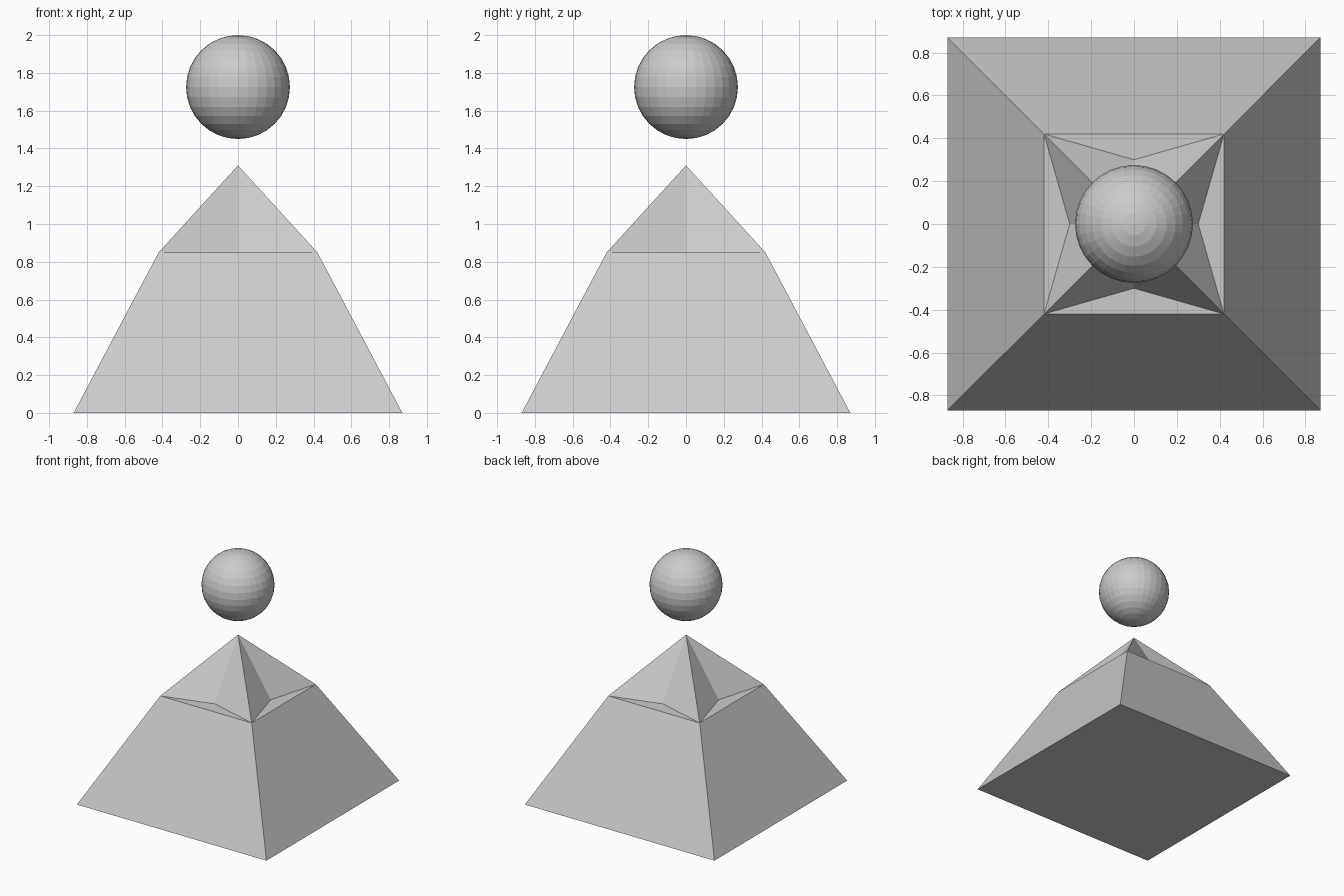
import bpy
import bmesh
from math import pi, sqrt, sin, cos

cube = bpy.data.objects.get("Cube")
if cube:
    bpy.data.objects.remove(cube, do_unlink=True)

BASE_HALF = 0.87      # half width at the ground
TOP_HALF = 0.42       # half width of the flat shoulder
NOTCH = 0.30          # distance of the inward star points
SHOULDER_Z = 0.85
APEX_Z = 1.31
BALL_RADIUS = 0.275


def add_object(name, bm):
    bmesh.ops.recalc_face_normals(bm, faces=bm.faces[:])
    mesh = bpy.data.meshes.new(name)
    bm.to_mesh(mesh)
    bm.free()
    obj = bpy.data.objects.new(name, mesh)
    bpy.context.collection.objects.link(obj)
    return obj


def ring(bm, radii, z, start):
    """Evenly spaced ring of vertices, one per radius."""
    step = 2 * pi / len(radii)
    return [bm.verts.new((r * cos(start + i * step), r * sin(start + i * step), z))
            for i, r in enumerate(radii)]


# Truncated pyramid base
bm = bmesh.new()
lower = ring(bm, [BASE_HALF * sqrt(2)] * 4, 0, pi / 4)
upper = ring(bm, [TOP_HALF * sqrt(2)] * 4, SHOULDER_Z, pi / 4)
bm.faces.new(lower)
bm.faces.new(upper)
for i in range(4):
    j = (i + 1) % 4
    bm.faces.new((lower[i], lower[j], upper[j], upper[i]))
add_object("pyramid_base", bm)

# Four-pointed star peak, its points on the shoulder corners
bm = bmesh.new()
star = ring(bm, [TOP_HALF * sqrt(2), NOTCH] * 4, SHOULDER_Z, pi / 4)
apex = bm.verts.new((0, 0, APEX_Z))
bm.faces.new(star)
for i, vert in enumerate(star):
    bm.faces.new((vert, star[(i + 1) % len(star)], apex))
add_object("star_peak", bm)

# Faceted ball floating above the peak
bm = bmesh.new()
bmesh.ops.create_uvsphere(bm, u_segments=32, v_segments=16, radius=BALL_RADIUS)
ball = add_object("floating_ball", bm)
ball.location.z = 2 - BALL_RADIUS
